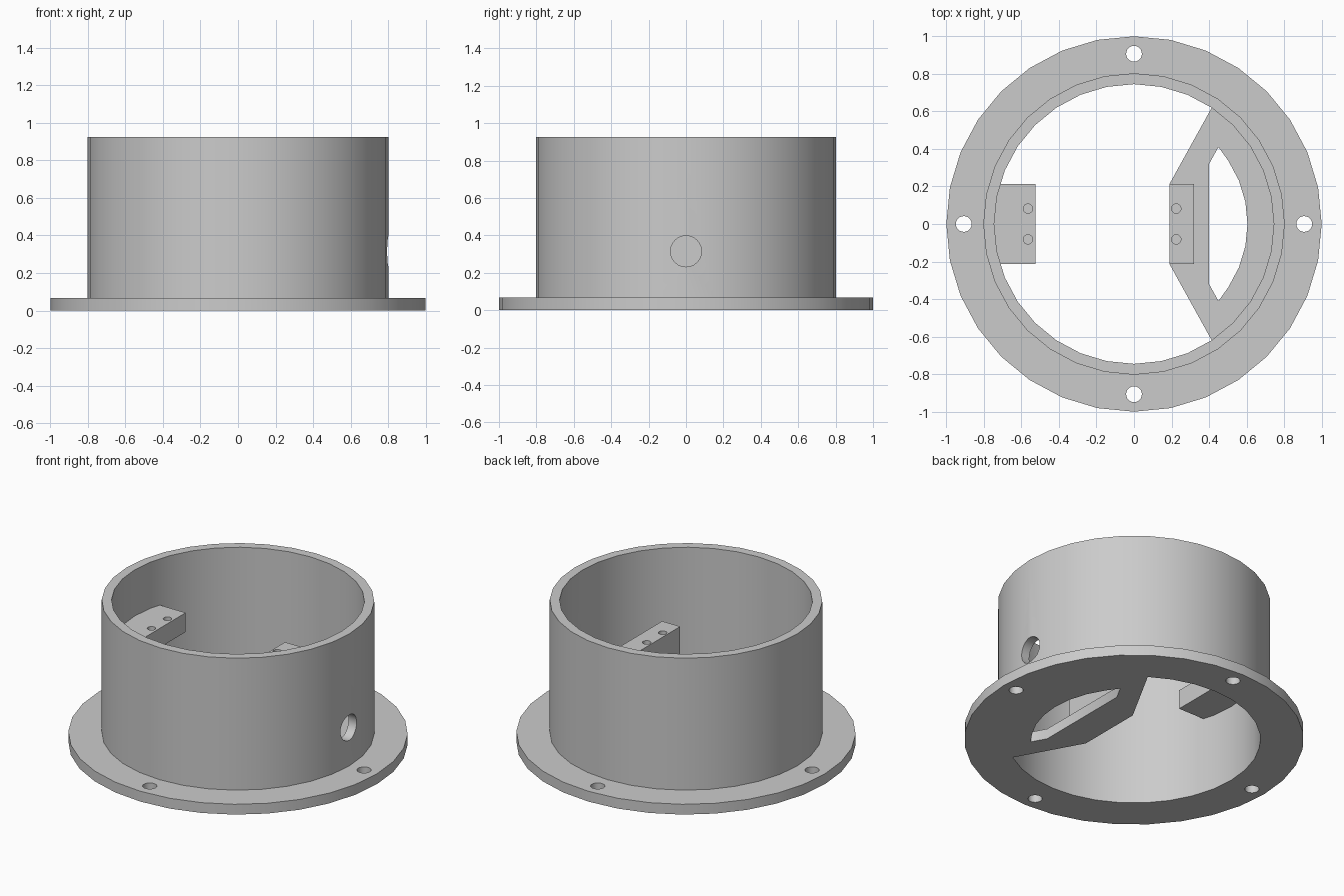
import bpy
import bmesh
from math import cos, sin, tau, pi
from mathutils import Matrix

if "Cube" in bpy.data.objects:
    bpy.data.objects.remove(bpy.data.objects["Cube"], do_unlink=True)

SIDES = 32
FLANGE_TOP = 0.067
TUBE_TOP = 0.925
TUBE_R = 0.803
BORE_R = 0.745
BLOCK_TOP = 0.625
BLOCK_Y = 0.212

grey = bpy.data.materials.new("plain grey")
grey.use_nodes = True
grey.diffuse_color = (0.6, 0.6, 0.6, 1)
grey.node_tree.nodes["Principled BSDF"].inputs["Base Color"].default_value = (0.6, 0.6, 0.6, 1)


def arc(radius, first=0, last=SIDES - 1, sides=SIDES):
    """Points on a regular polygon, from corner first to corner last."""
    return [(radius * cos(tau * k / sides), radius * sin(tau * k / sides))
            for k in range(first, last + 1)]


def prism(name, outline, bottom, top):
    """Flat outline (counter-clockwise) extruded upwards."""
    bm = bmesh.new()
    base = bm.faces.new([bm.verts.new((x, y, bottom)) for x, y in outline])
    up = bmesh.ops.extrude_face_region(bm, geom=[base], use_keep_orig=True)
    bmesh.ops.translate(bm, vec=(0, 0, top - bottom),
                        verts=[v for v in up["geom"] if isinstance(v, bmesh.types.BMVert)])
    bmesh.ops.recalc_face_normals(bm, faces=bm.faces)
    mesh = bpy.data.meshes.new(name)
    bm.to_mesh(mesh)
    bm.free()
    mesh.materials.append(grey)
    obj = bpy.data.objects.new(name, mesh)
    bpy.context.collection.objects.link(obj)
    return obj


def rectangle(x0, x1, y):
    return [(x0, -y), (x1, -y), (x1, y), (x0, y)]


def drill(x, y, radius, bottom, top):
    outline = [(x + a, y + b) for a, b in arc(radius, 0, 23, 24)]
    return prism("cutter", outline, bottom, top)


def select_only(obj):
    bpy.ops.object.select_all(action="DESELECT")
    obj.select_set(True)
    bpy.context.view_layer.objects.active = obj


def cut(obj, cutters):
    """Subtract every cutter, then discard it."""
    select_only(obj)
    for cutter in cutters:
        cutter.hide_render = True
        mod = obj.modifiers.new("cut", "BOOLEAN")
        mod.operation = "DIFFERENCE"
        mod.solver = "EXACT"
        mod.object = cutter
        bpy.ops.object.modifier_apply(modifier=mod.name)
        bpy.data.objects.remove(cutter, do_unlink=True)


def smooth(obj):
    select_only(obj)
    bpy.ops.object.shade_smooth_by_angle(angle=pi / 6)


# Flange with its built-in shelf: the bore stops at the shelf edge
flange = prism("base_flange", arc(1.0), 0, FLANGE_TOP)
bore = arc(BORE_R, 5, 27) + [(0.19, -0.215), (0.19, 0.215)]
window = ([(0.4, 0.32), (0.4, -0.32), (0.45, -0.41)]
          + arc(0.605, -3, 3) + [(0.45, 0.41)])
flange_cutters = [prism("cutter", shape, -0.1, 0.2) for shape in (bore, window)]
for x, y in arc(0.907, 0, 3, 4):
    flange_cutters.append(drill(x, y, 0.042, -0.1, 0.2))
cut(flange, flange_cutters)
smooth(flange)

# Tube wall with a round cable hole on the left side
tube = prism("tube_wall", arc(TUBE_R), FLANGE_TOP, TUBE_TOP)
cable_hole = drill(0, 0, 0.083, 0.6, 1.0)
cable_hole.data.transform(Matrix.Translation((0, 0, 0.315)) @ Matrix.Rotation(pi / 2, 4, "Y"))
cut(tube, [prism("cutter", arc(BORE_R), -0.1, 1.2), cable_hole])
smooth(tube)

# Mounting blocks, each with two blind screw holes
for name, x0, x1, hole_x, bottom in (
        ("shelf_post", 0.19, 0.32, 0.225, FLANGE_TOP),
        ("wall_bracket", -0.755, -0.525, -0.565, 0.5)):
    block = prism(name, rectangle(x0, x1, BLOCK_Y), bottom, BLOCK_TOP)
    cut(block, [drill(hole_x, y, 0.025, BLOCK_TOP - 0.09, BLOCK_TOP + 0.1)
                for y in (-0.082, 0.082)])
    smooth(block)
